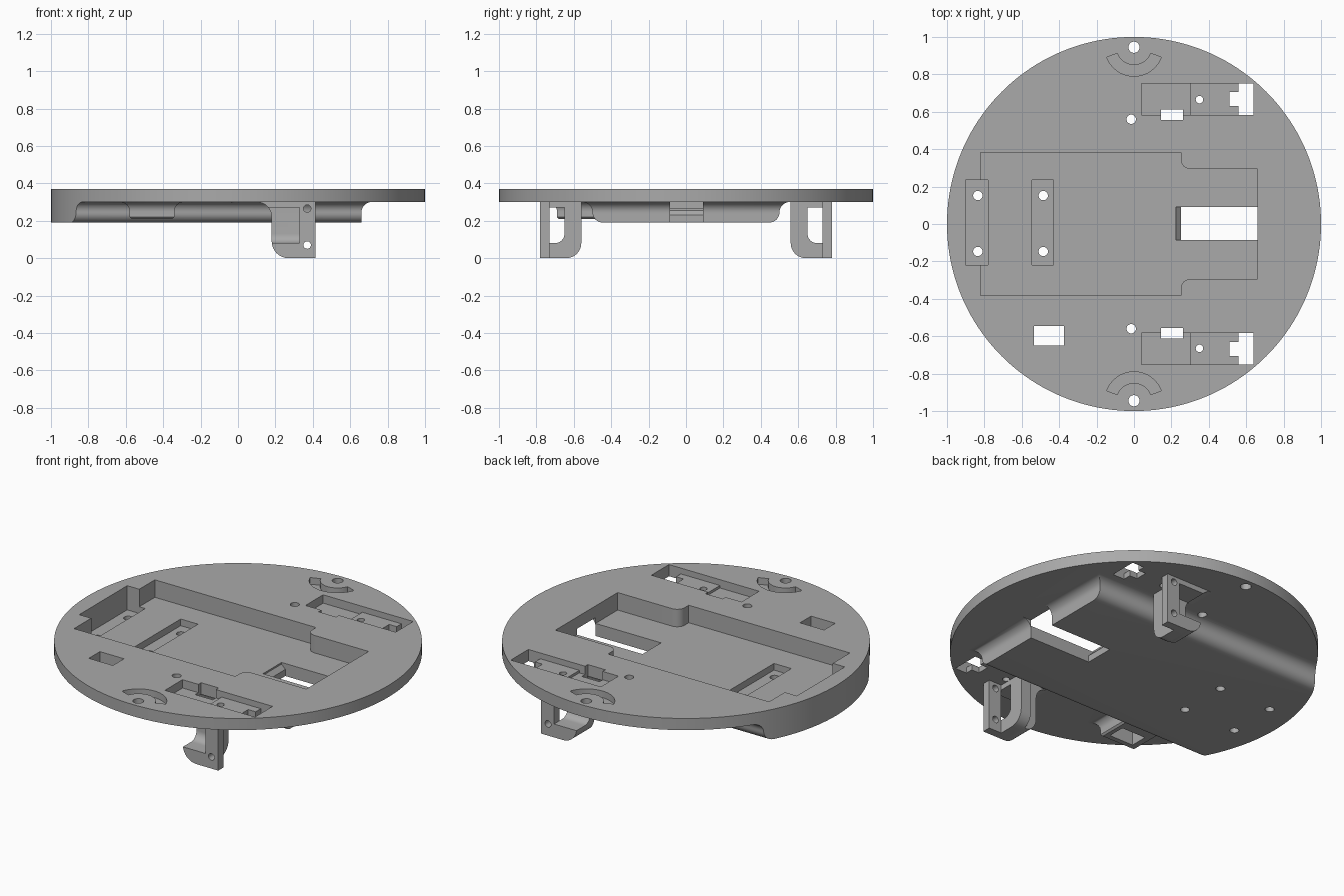
import bpy
import bmesh
from math import sin, cos, pi, radians

if "Cube" in bpy.data.objects:
    bpy.data.objects.remove(bpy.data.objects["Cube"], do_unlink=True)

grey = bpy.data.materials.new("plain_grey")
grey.use_nodes = True
grey.diffuse_color = (0.4, 0.4, 0.4, 1)
grey.node_tree.nodes["Principled BSDF"].inputs["Base Color"].default_value = (0.4, 0.4, 0.4, 1)

TOP, UNDER, BELLY = 0.37, 0.30, 0.19
FLOOR = 0.265


def make(name, bm):
    bmesh.ops.recalc_face_normals(bm, faces=bm.faces)
    mesh = bpy.data.meshes.new(name)
    bm.to_mesh(mesh)
    bm.free()
    mesh.materials.append(grey)
    obj = bpy.data.objects.new(name, mesh)
    bpy.context.collection.objects.link(obj)
    return obj


def loft(name, rings):
    """Skin a stack of point loops and cap both ends."""
    bm = bmesh.new()
    loops = [[bm.verts.new(p) for p in ring] for ring in rings]
    n = len(loops[0])
    for a, b in zip(loops, loops[1:]):
        for i in range(n):
            j = (i + 1) % n
            bm.faces.new((a[i], a[j], b[j], b[i]))
    bm.faces.new(loops[0])
    bm.faces.new(loops[-1])
    return make(name, bm)


def prism(name, pts, axis, lo, hi):
    place = {"x": lambda u, v, w: (w, u, v),
             "y": lambda u, v, w: (u, w, v),
             "z": lambda u, v, w: (u, v, w)}[axis]
    return loft(name, [[place(u, v, w) for u, v in pts] for w in (lo, hi)])


def rect(x0, x1, y0, y1):
    return [(x0, y0), (x1, y0), (x1, y1), (x0, y1)]


def box(x0, x1, y0, y1, z0, z1):
    return prism("box", rect(x0, x1, y0, y1), "z", z0, z1)


def arc(cx, cy, r, a0, a1, n=8):
    steps = [radians(a0 + (a1 - a0) * i / n) for i in range(n + 1)]
    return [(cx + r * cos(a), cy + r * sin(a)) for a in steps]


def disc(x, y, r, z0, z1, n=32):
    return prism("disc", arc(x, y, r, 0, 360 - 360 / n, n - 1), "z", z0, z1)


def boolean(obj, tool, op="DIFFERENCE"):
    """Bake one boolean and throw the tool away."""
    mod = obj.modifiers.new("cut", "BOOLEAN")
    mod.operation, mod.solver, mod.object = op, "EXACT", tool
    bpy.context.view_layer.update()
    deps = bpy.context.evaluated_depsgraph_get()
    baked = bpy.data.meshes.new_from_object(obj.evaluated_get(deps))
    obj.modifiers.clear()
    obj.data = baked
    bpy.data.objects.remove(tool, do_unlink=True)


def smooth(obj):
    bpy.ops.object.select_all(action="DESELECT")
    obj.select_set(True)
    bpy.context.view_layer.objects.active = obj
    bpy.ops.object.shade_smooth_by_angle(angle=radians(30))


# Underside belly: rounded lower edge flowing into a hollow flare
def ring(x0, x1, y0, y1, z):
    return [(x, y, z) for x, y in rect(x0, x1, y0, y1)]


r = (UNDER - BELLY) / 2
mid = BELLY + r
quarter = [i * pi / 16 for i in range(9)]
rings = []
for a in quarter:
    y = 0.445 + r * sin(a)
    rings.append(ring(-1.5, 0.66, -y, y, mid - r * cos(a)))
for a in quarter[1:]:
    y = 0.5 + r * (1 - cos(a))
    rings.append(ring(-1.5, 0.66 + r * (1 - cos(a)), -y, y, mid + r * sin(a)))
rings.append(ring(-1.5, 0.66 + r, -y, y, 0.32))
belly = loft("belly", rings)

# Flared boss around the cable hole
rings = [ring(-0.57, -0.35, -0.68, -0.3, 0.21), ring(-0.58, -0.34, -0.69, -0.3, 0.22)]
for a in quarter:
    o = 0.05 * (1 - cos(a))
    rings.append(ring(-0.58 - o, -0.34 + o, -0.69 - o, -0.3, 0.25 + 0.05 * sin(a)))
rings.append(ring(-0.63, -0.29, -0.74, -0.3, 0.32))
boss = loft("boss", rings)

# Round base plate
plate = box(-1.6, 1.6, -1.6, 1.6, UNDER, 0.5)
plate.name = "base_plate"
boolean(plate, belly, "UNION")
boolean(plate, boss, "UNION")
boolean(plate, disc(0, 0, 1, 0.1, TOP, 160), "INTERSECT")

# Main stepped pocket with rounded shoulders
half = [(-0.82, 0.383), (0.25, 0.383)] + arc(0.30, 0.345, 0.05, 180, 270) + [(0.66, 0.295)]
outline = half + [(x, -y) for x, y in reversed(half)]
boolean(plate, prism("pocket", outline, "z", FLOOR, 0.6))

# Mounting strips and their screw holes
boolean(plate, box(-0.9, -0.78, -0.22, 0.235, 0.225, 0.6))
boolean(plate, box(-0.545, -0.43, -0.22, 0.235, 0.225, 0.6))
for x in (-0.835, -0.485):
    for y in (-0.147, 0.152):
        boolean(plate, disc(x, y, 0.025, 0, 0.6))

# Slot that leaves through the belly end
slot = [(0.25, 0.1), (0.8, 0.1), (0.8, UNDER), (0.66, UNDER), (0.66, 0.33),
        (0.225, 0.33), (0.225, 0.255), (0.25, 0.23)]
boolean(plate, prism("slot", slot, "y", -0.085, 0.092))

# Cable hole
boolean(plate, box(-0.535, -0.375, -0.65, -0.545, 0, 0.6))


def span(s, a, b):
    return (a, b) if s > 0 else (-b, -a)


# Features repeated on both sides
for s in (1, -1):
    boolean(plate, box(0.04, 0.30, *span(s, 0.583, 0.75), 0.32, 0.6))
    boolean(plate, box(0.29, 0.57, *span(s, 0.583, 0.75), 0.335, 0.6))
    boolean(plate, box(0.56, 0.638, *span(s, 0.583, 0.75), 0.1, 0.6))
    boolean(plate, box(0.51, 0.57, *span(s, 0.632, 0.705), 0.1, 0.6))
    boolean(plate, box(0.145, 0.262, *span(s, 0.557, 0.613), 0.1, 0.6))
    boolean(plate, disc(0.35, s * 0.665, 0.02, 0.1, 0.6))
    boolean(plate, disc(-0.015, s * 0.56, 0.025, 0.1, 0.6))
    boolean(plate, disc(0, s * 0.945, 0.03, 0.1, 0.6))
    # Crescent recess
    sweep = arc(0, 0.945, 0.155, 200, 340, 24) + arc(0, 0.945, 0.095, 340, 200, 24)
    boolean(plate, prism("crescent", [(x, s * y) for x, y in sweep], "z", 0.33, 0.6))
smooth(plate)

# Motor brackets hanging under the plate
for s, name in ((1, "back_bracket"), (-1, "front_bracket")):
    side = arc(0.10, 0.22, 0.08, 90, 0) + arc(0.27, 0.09, 0.09, 180, 270)
    side += [(0.415, 0), (0.415, 0.305), (0.10, 0.305)]
    leg = prism(name, side, "y", *span(s, 0.56, 0.78))
    # Round the inner lower edge
    end = arc(0.64, 0.08, 0.08, 180, 270) + [(0.9, 0), (0.9, 0.4), (0.56, 0.4)]
    boolean(leg, prism("round", [(s * y, z) for y, z in end], "x", 0, 0.6), "INTERSECT")
    # Leave only the thin outer flange at the +x end
    boolean(leg, box(0.33, 0.5, *span(s, 0.4, 0.73), -0.1, 0.4))
    # Outward-facing cavity
    hollow = arc(0.70, 0.13, 0.05, 180, 270) + [(0.9, 0.08), (0.9, 0.27), (0.65, 0.27)]
    boolean(leg, prism("hollow", [(s * y, z) for y, z in hollow], "x", 0, 0.33))
    # Clearance below the side window
    boolean(leg, box(0.05, 0.262, *span(s, 0.5, 0.613), -0.1, 0.4))
    # Screw holes in the flange
    for z in (0.265, 0.07):
        boolean(leg, prism("hole", arc(0.37, z, 0.02, 0, 345, 23), "y", -1, 1))
    smooth(leg)
